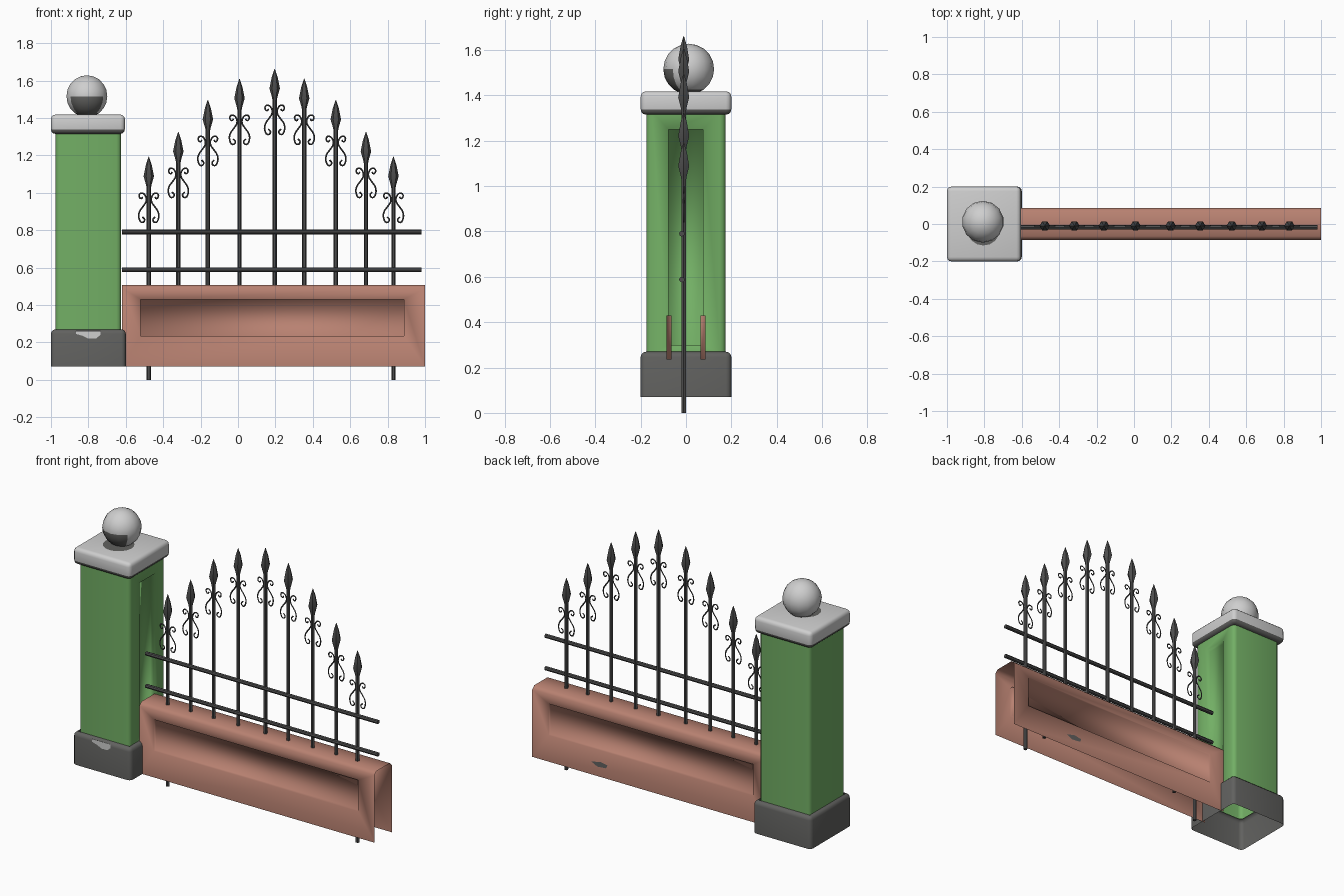
import bpy, bmesh, math
from mathutils import Vector, Matrix

if "Cube" in bpy.data.objects:
    bpy.data.objects.remove(bpy.data.objects["Cube"])


def material(name, r, g, b):
    m = bpy.data.materials.new(name)
    m.diffuse_color = (r, g, b, 1)
    m.use_nodes = True
    m.node_tree.nodes["Principled BSDF"].inputs["Base Color"].default_value = m.diffuse_color
    return m


GREEN = material("green_paint", 0.17, 0.43, 0.13)
BRICK = material("terracotta", 0.48, 0.22, 0.165)
STONE = material("light_stone", 0.62, 0.62, 0.62)
DARK = material("dark_stone", 0.12, 0.12, 0.115)
IRON = material("iron", 0.075, 0.075, 0.075)


def add(name, bm, mats, angle=35):
    """Turn a bmesh into a smooth shaded object."""
    me = bpy.data.meshes.new(name)
    bm.to_mesh(me)
    bm.free()
    for m in mats:
        me.materials.append(m)
    for p in me.polygons:
        p.use_smooth = True
    if angle:
        me.set_sharp_from_angle(angle=math.radians(angle))
    ob = bpy.data.objects.new(name, me)
    bpy.context.collection.objects.link(ob)
    return ob


def face(bm, pts):
    return bm.faces.new([bm.verts.new(p) for p in pts])


def recessed(bm, place, outer, inner, depth):
    """Flat frame around a sunken panel; rectangles are (u0, v0, u1, v1)."""
    def ring(r, d):
        u0, v0, u1, v1 = r
        return [bm.verts.new(place(u, v, d)) for u, v in ((u0, v0), (u1, v0), (u1, v1), (u0, v1))]
    o, n, p = ring(outer, 0), ring(inner, 0), ring(inner, depth)
    for a, b in ((o, n), (n, p)):
        for i in range(4):
            j = (i + 1) % 4
            bm.faces.new((a[i], a[j], b[j], b[i]))
    bm.faces.new(p)


def rounded_box(x0, x1, y0, y1, z0, z1, bevel, open_bottom=False):
    bm = bmesh.new()
    bmesh.ops.create_cube(bm, size=1)
    for v in bm.verts:
        v.co = Vector((x0 if v.co.x < 0 else x1, y0 if v.co.y < 0 else y1, z0 if v.co.z < 0 else z1))
    if open_bottom:
        bmesh.ops.delete(bm, geom=[f for f in bm.faces if f.normal.z < -0.5], context='FACES')
    edges = [e for e in bm.edges if not e.is_boundary]
    bmesh.ops.bevel(bm, geom=edges, offset=bevel, segments=3, profile=0.5, affect='EDGES')
    bm.normal_update()
    return bm


# pillar base: sleeve open below and around the shaft
bm = rounded_box(-1, -0.6, -0.2, 0.2, 0.07, 0.27, 0.024, True)
bmesh.ops.delete(bm, geom=[f for f in bm.faces if f.normal.z > 0.99], context='FACES')
add("pillar_base", bm, [DARK])

# worn light patch on the front of the base
bm = bmesh.new()
face(bm, [(x, -0.2025, z) for x, z in ((-0.865, 0.245), (-0.83, 0.235), (-0.80, 0.22), (-0.76, 0.22),
                                       (-0.735, 0.24), (-0.735, 0.262), (-0.865, 0.262))])
add("base_worn_patch", bm, [STONE])

# pillar shaft: rounded tube with a recessed panel on the fence side
bm = bmesh.new()
CX, H, R, Z0, Z1 = -0.8, 0.175, 0.025, 0.26, 1.33
outline = []
for k, (sx, sy) in enumerate(((1, 1), (-1, 1), (-1, -1), (1, -1))):
    for s in range(4):
        a = math.radians(90 * k + 30 * s)
        outline.append((CX + sx * (H - R) + R * math.cos(a), sy * (H - R) + R * math.sin(a)))
for (ax, ay), (bx, by) in zip(outline, outline[1:]):
    face(bm, [(ax, ay, Z0), (bx, by, Z0), (bx, by, Z1), (ax, ay, Z1)])
recessed(bm, lambda u, v, d: (CX + H - d, u, v), (R - H, Z0, H - R, Z1), (-0.078, 0.30, 0.076, 1.25), 0.03)
bmesh.ops.remove_doubles(bm, verts=bm.verts, dist=1e-4)
add("pillar_shaft", bm, [GREEN], None)

# cap stone with a dark underside
bm = rounded_box(-1, -0.605, -0.2, 0.2, 1.315, 1.418, 0.024)
for f in bm.faces:
    f.material_index = int(f.calc_center_median().z < 1.335)
add("pillar_cap", bm, [STONE, DARK])

# dark ring of dirt under the ball
bm = bmesh.new()
bmesh.ops.create_circle(bm, cap_ends=True, segments=16, radius=0.09,
                        matrix=Matrix.Translation((-0.805, -0.025, 1.421)))
add("ball_dirt_ring", bm, [DARK])

# ball finial, weathered low on the front
bm = bmesh.new()
bmesh.ops.create_uvsphere(bm, u_segments=14, v_segments=10, radius=0.112,
                          matrix=Matrix.Translation((-0.808, 0.012, 1.516)))
for f in bm.faces:
    c = f.calc_center_median()
    f.material_index = int((c.z < 1.505 and c.y < -0.035) or c.z < 1.425)
add("ball_finial", bm, [STONE, DARK], 60)

# low wall: open channel with recessed panels front and back
bm = bmesh.new()
X0, X1, Y, ZB, ZC, ZT = -0.62, 1.0, 0.085, 0.07, 0.49, 0.508
recessed(bm, lambda u, v, d: (u, -Y + d, v), (X0, ZB, X1, ZC), (-0.52, 0.235, 0.887, 0.43), 0.02)
recessed(bm, lambda u, v, d: (-u, Y - d, v), (-X1, ZB, -X0, ZC), (-0.887, 0.235, 0.52, 0.43), 0.02)
top = [(-Y, ZC), (-Y + 0.02, ZT), (Y - 0.02, ZT), (Y, ZC)]
for (ya, za), (yb, zb) in zip(top, top[1:]):
    face(bm, [(X0, ya, za), (X1, ya, za), (X1, yb, zb), (X0, yb, zb)])
bmesh.ops.remove_doubles(bm, verts=bm.verts, dist=1e-4)
add("low_wall", bm, [BRICK], None)

# small stain on the back of the wall
bm = bmesh.new()
face(bm, [(x, Y + 0.002, z) for x, z in ((0.59, 0.15), (0.55, 0.13), (0.49, 0.135), (0.48, 0.155), (0.53, 0.165))])
add("wall_stain", bm, [DARK])

# horizontal rails
for name, z in (("lower_rail", 0.588), ("upper_rail", 0.79)):
    bm = bmesh.new()
    bmesh.ops.create_cone(bm, cap_ends=True, segments=8, radius1=0.0125, radius2=0.0125, depth=1.6,
                          matrix=Matrix.Translation((0.18, -0.018, z)) @ Matrix.Rotation(math.pi / 2, 4, 'Y'))
    add(name, bm, [IRON])

# picket: bar and spear head lofted as one, tip at the origin
bm = bmesh.new()
SIDES = 6
rings = []
for r, z in ((0.0115, -1.193), (0.0115, -0.168), (0.015, -0.15), (0.028, -0.105), (0.016, -0.045), (0.001, 0)):
    rings.append([bm.verts.new((r * math.cos(math.tau * i / SIDES), r * math.sin(math.tau * i / SIDES), z))
                  for i in range(SIDES)])
for a, b in zip(rings, rings[1:]):
    for i in range(SIDES):
        j = (i + 1) % SIDES
        bm.faces.new((a[i], a[j], b[j], b[i]))
bm.faces.new(rings[0][::-1])
bm.faces.new(rings[-1])
picket = add("picket_1", bm, [IRON], 40)

# mirrored scrolls beside each bar
SCROLL = [(0.032, -0.215), (0.041, -0.224), (0.051, -0.214), (0.048, -0.199), (0.034, -0.195),
          (0.017, -0.212), (0.014, -0.238), (0.03, -0.265), (0.05, -0.295), (0.052, -0.33),
          (0.036, -0.352), (0.022, -0.338), (0.034, -0.322)]
cu = bpy.data.curves.new("scrolls", 'CURVE')
cu.dimensions = '3D'
cu.bevel_depth = 0.0042
cu.bevel_resolution = 0
cu.resolution_u = 3
cu.materials.append(IRON)
for s in (-1, 1):
    sp = cu.splines.new('BEZIER')
    sp.bezier_points.add(len(SCROLL) - 1)
    for p, (x, z) in zip(sp.bezier_points, SCROLL):
        p.co = (s * x, 0, z)
        p.handle_left_type = p.handle_right_type = 'AUTO'

# nine pickets rising to an arch
XS = (-0.477, -0.319, -0.161, 0.008, 0.196, 0.354, 0.523, 0.684, 0.831)
TOPS = (1.193, 1.326, 1.497, 1.61, 1.663, 1.61, 1.497, 1.326, 1.193)
for i, (x, z) in enumerate(zip(XS, TOPS)):
    ob = picket
    if i:
        ob = bpy.data.objects.new(f"picket_{i + 1}", picket.data)
        bpy.context.collection.objects.link(ob)
    scroll = bpy.data.objects.new(f"scrolls_{i + 1}", cu)
    bpy.context.collection.objects.link(scroll)
    ob.location = scroll.location = (x, -0.01, z)
